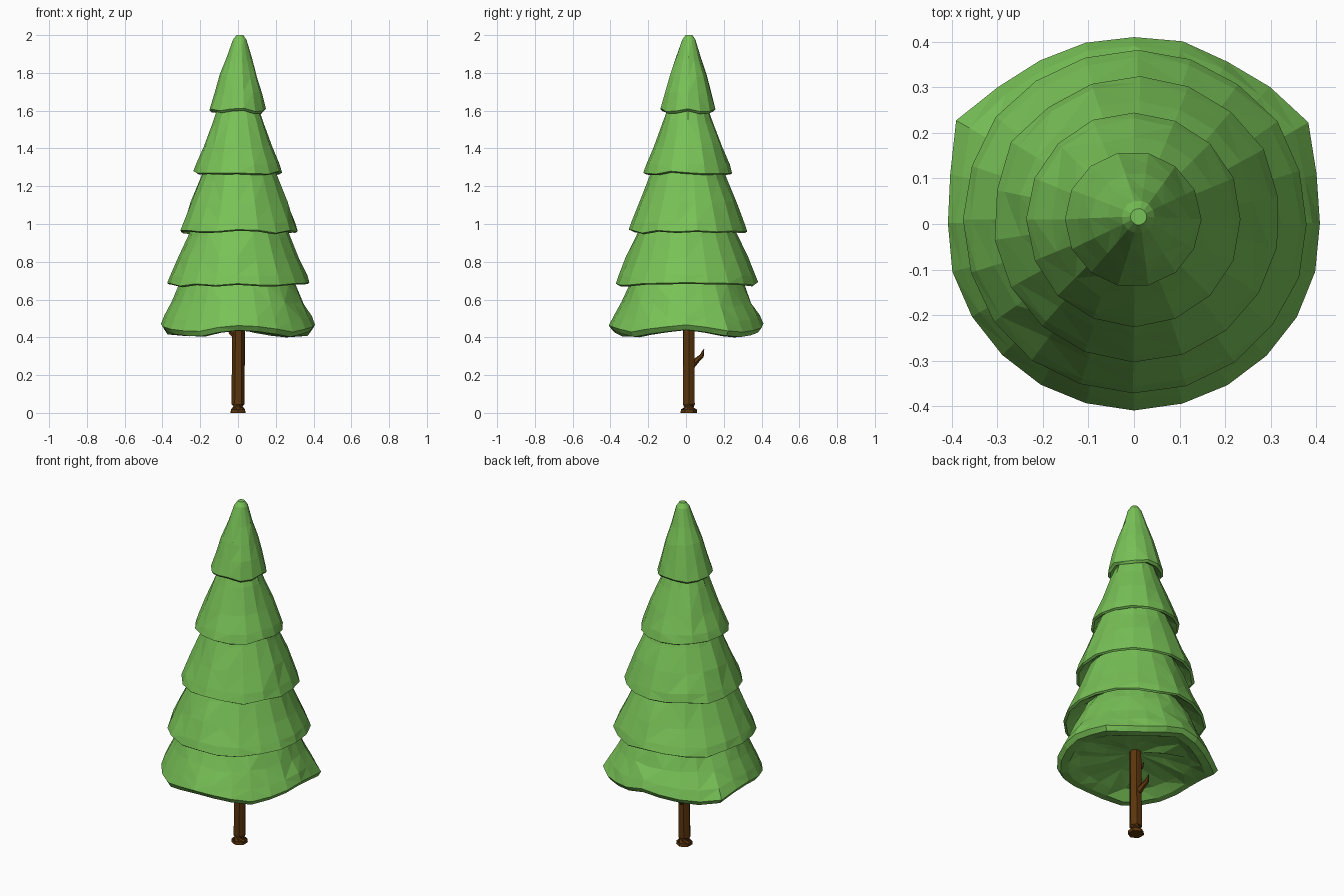
import bpy, bmesh, math, random
from mathutils import Vector

random.seed(4)
cube = bpy.data.objects.get("Cube")
if cube:
    bpy.data.objects.remove(cube, do_unlink=True)


def material(name, color):
    m = bpy.data.materials.new(name)
    m.use_nodes = True
    m.diffuse_color = color
    m.node_tree.nodes["Principled BSDF"].inputs["Base Color"].default_value = color
    return m


GREEN = material("needle green", (0.19, 0.54, 0.095, 1))
BROWN = material("bark brown", (0.105, 0.036, 0.004, 1))


def make_object(name, bm, mat):
    bmesh.ops.recalc_face_normals(bm, faces=bm.faces)
    mesh = bpy.data.meshes.new(name)
    bm.to_mesh(mesh)
    bm.free()
    mesh.materials.append(mat)
    obj = bpy.data.objects.new(name, mesh)
    bpy.context.collection.objects.link(obj)
    return obj


def skin(bm, rings):
    """Bridge consecutive rings of vertices and close both ends."""
    for a, b in zip(rings, rings[1:]):
        n = len(a)
        for i in range(n):
            j = (i + 1) % n
            bm.faces.new((a[i], a[j], b[j], b[i]))
    bm.faces.new(rings[0])
    bm.faces.new(rings[-1])


def corner(a, degrees):
    """Soft bump around one direction."""
    d = math.remainder(a - math.radians(degrees), math.tau)
    return math.exp(-(d / 0.2) ** 2)


def foliage(name, profile, sides, wave, flare, center, turn=0.0):
    """Lathe a hollow skirt; rows are radius, height, hem influence."""
    bm = bmesh.new()
    rings = []
    sag = [random.uniform(-0.008, 0.008) for _ in range(sides)]
    for r, z, hem in profile:
        ring = []
        lean = 0.03 * max(0, z - 1.6)
        for i in range(sides):
            a = math.tau * i / sides + turn
            rough = random.uniform(-0.015, 0.015) * (1 - 0.5 * hem)
            bump = flare * (corner(a, 32) + 1.2 * corner(a, 148))
            rr = r * (1 + rough + hem * bump)
            zz = z + hem * (wave * math.cos(4 * a) + sag[i])
            if hem < 0.5 and r > 0.04:
                zz += random.uniform(-0.012, 0.012)
            ring.append(bm.verts.new((rr * math.cos(a) + center[0] + lean,
                                      rr * math.sin(a) + center[1] + lean / 2, zz)))
        rings.append(ring)
    skin(bm, rings)
    bmesh.ops.triangulate(bm, faces=bm.faces, quad_method='SHORT_EDGE')
    return make_object(name, bm, GREEN)


# Overlapping skirts: top radius and height, hem radius and height, centre
tiers = [
    ("upper_foliage", 0.09, 1.66, 0.235, 1.268, (0, 0.01)),
    ("middle_foliage", 0.16, 1.36, 0.313, 0.957, (0.006, 0.012)),
    ("lower_foliage", 0.22, 1.05, 0.377, 0.677, (0.003, 0.005)),
]
for k, (name, r0, z0, r1, z1, center) in enumerate(tiers):
    h, w = z0 - z1, r1 - r0
    foliage(name, [
        (r0, z0, 0),
        (r0 + 0.30 * w, z0 - 0.30 * h, 0),
        (r0 + 0.64 * w, z0 - 0.62 * h, 0.2),
        (r0 + 0.90 * w, z0 - 0.87 * h, 0.7),
        (r1, z1 + 0.005, 1),
        (r1 - 0.012, z1 - 0.002, 1),
        (r1 - 0.05, z1 + 0.025, 0.6),
        (r0 * 0.6, z0 - 0.55 * h, 0),
    ], 16 + 2 * k, 0.003, 0.02, center, 0.15 * k)

# Rounded treetop
foliage("top_foliage", [
    (0.018, 2.0, 0), (0.036, 1.975, 0), (0.066, 1.88, 0),
    (0.099, 1.78, 0), (0.125, 1.69, 0.2), (0.149, 1.602, 1),
    (0.138, 1.59, 1), (0.105, 1.61, 0.6), (0.03, 1.65, 0),
], 14, 0.006, 0.0, (-0.002, 0.01))

# Wide bottom skirt with a thick wavy rim and a hollow underneath
foliage("bottom_foliage", [
    (0.25, 0.77, 0), (0.305, 0.68, 0), (0.347, 0.58, 0.3),
    (0.388, 0.5, 0.7), (0.41, 0.448, 1), (0.392, 0.422, 1),
    (0.35, 0.42, 1), (0.29, 0.45, 0.4), (0.16, 0.48, 0), (0.04, 0.5, 0),
], 24, 0.02, 0.085, (0, 0.002))


def limb(name, rows, sides):
    """Tapered limb through centre points with a radius each."""
    bm = bmesh.new()
    points = [Vector(p) for p, _ in rows]
    rings = []
    for k, (p, r) in enumerate(rows):
        axis = points[min(k + 1, len(rows) - 1)] - points[max(k - 1, 0)]
        rot = axis.to_track_quat('Z', 'Y')
        ring = []
        for i in range(sides):
            a = math.tau * i / sides
            rr = r * (1.06 if i % 2 else 0.95)
            offset = rot @ Vector((rr * math.cos(a), rr * math.sin(a), 0))
            ring.append(bm.verts.new(Vector(p) + offset))
        rings.append(ring)
    skin(bm, rings)
    return make_object(name, bm, BROWN)


# Ridged trunk with a flared foot
limb("trunk", [
    ((0, 0.015, 0), 0.041), ((0, 0.015, 0.018), 0.040),
    ((0, 0.015, 0.045), 0.033), ((0.002, 0.015, 0.3), 0.032),
    ((0.004, 0.015, 0.56), 0.031),
], 12)

# Short bent twigs
limb("back_twig", [
    ((0, 0.03, 0.25), 0.02), ((-0.01, 0.06, 0.28), 0.015),
    ((-0.018, 0.084, 0.302), 0.012), ((-0.022, 0.095, 0.338), 0.002),
], 6)
limb("side_twig", [
    ((-0.015, 0.015, 0.405), 0.014), ((-0.04, 0.015, 0.425), 0.010),
    ((-0.055, 0.015, 0.46), 0.002),
], 6)
